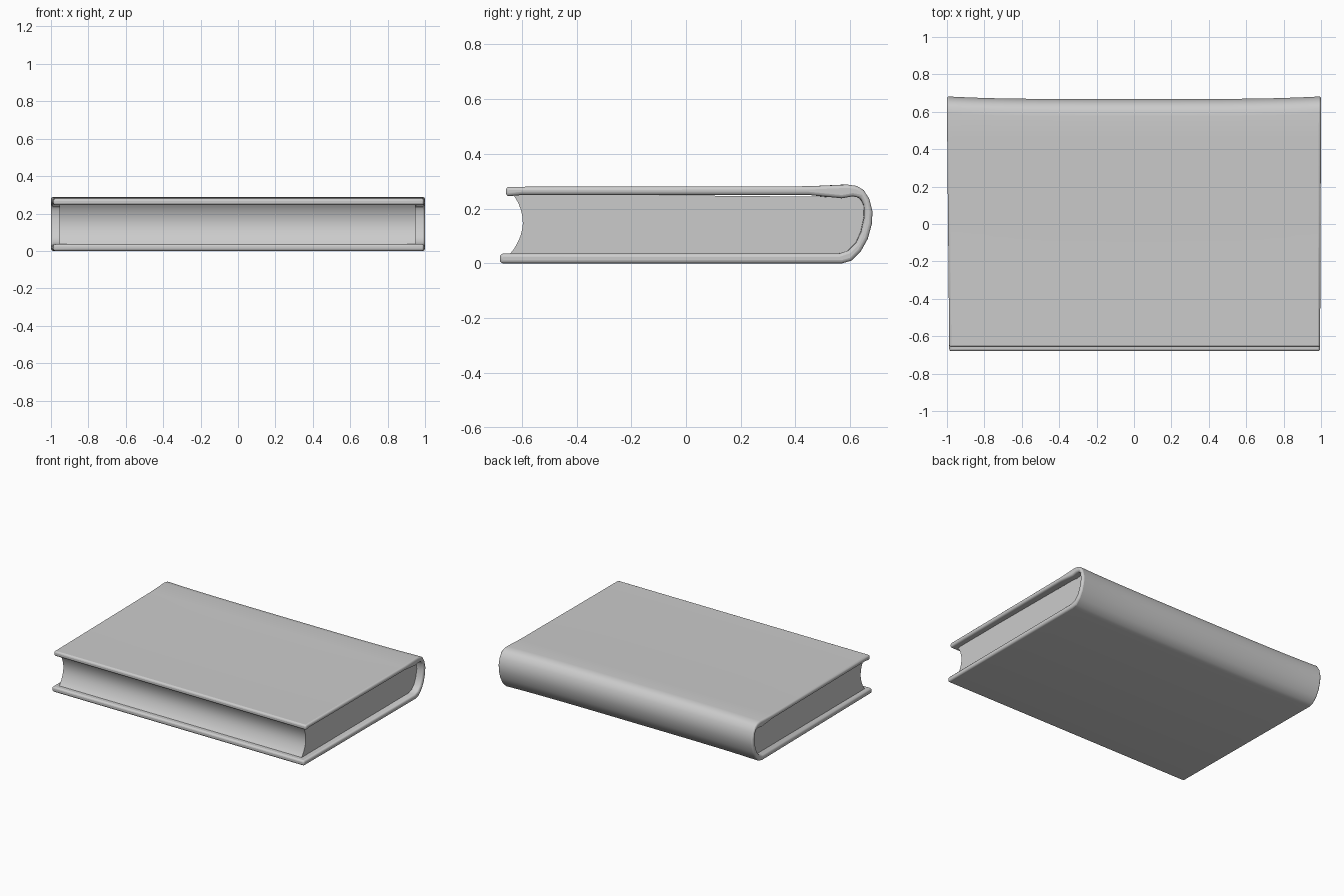
import bpy
import bmesh
import math

cube = bpy.data.objects.get("Cube")
if cube:
    bpy.data.objects.remove(cube, do_unlink=True)

# One flat colour for the whole book
grey = bpy.data.materials.new("light_grey")
grey.use_nodes = True
colour = (0.6, 0.6, 0.6, 1)
grey.diffuse_color = colour
grey.node_tree.nodes["Principled BSDF"].inputs["Base Color"].default_value = colour


def loft(name, profile, x_min, x_max, steps, warp, bevel):
    """Sweep a closed (y, z) profile along x, warping each point, and round the edges."""
    bm = bmesh.new()
    rings = []
    for i in range(steps + 1):
        x = x_min + (x_max - x_min) * i / steps
        rings.append([bm.verts.new(warp(x, y, z)) for y, z in profile])
    n = len(profile)
    for a, b in zip(rings, rings[1:]):
        for j in range(n):
            k = (j + 1) % n
            bm.faces.new((a[j], a[k], b[k], b[j]))
    bm.faces.new(rings[0])
    bm.faces.new(rings[-1])
    bmesh.ops.recalc_face_normals(bm, faces=bm.faces)
    mesh = bpy.data.meshes.new(name)
    bm.to_mesh(mesh)
    bm.free()
    obj = bpy.data.objects.new(name, mesh)
    bpy.context.collection.objects.link(obj)
    mesh.materials.append(grey)
    if bevel:
        mod = obj.modifiers.new("rounded_edges", "BEVEL")
        mod.width = bevel
        mod.segments = 3
        mod.limit_method = "ANGLE"
        mod.angle_limit = math.radians(40)
    bpy.ops.object.select_all(action="DESELECT")
    obj.select_set(True)
    bpy.context.view_layer.objects.active = obj
    bpy.ops.object.shade_smooth_by_angle(angle=math.radians(40))
    return obj


def cover_warp(x, y, z):
    # Boards narrow slightly toward the front; the spine dips in the middle
    side = x * (1 - 0.012 * (0.6 - y) / 1.25) if x < 0 else x * (1 - 0.004 * (0.6 - y))
    dip = 0.014 * (1 - x ** 4) if y > 0.55 else 0
    return side, y - dip, z


def straight(x, y, z):
    return x, y, z


# Cover: lower board, rounded spine and upper board in one profile
outer = [(-0.68, 0), (0.57, 0), (0.605, 0.01), (0.64, 0.045), (0.665, 0.09),
         (0.68, 0.145), (0.682, 0.19), (0.671, 0.235), (0.65, 0.268),
         (0.625, 0.283), (0.59, 0.288), (0.45, 0.282), (-0.658, 0.28)]
inner = [(-0.658, 0.245), (-0.60, 0.25), (0.45, 0.25), (0.57, 0.238), (0.61, 0.245),
         (0.637, 0.24), (0.65, 0.215), (0.652, 0.17), (0.64, 0.115),
         (0.622, 0.075), (0.595, 0.048), (0.56, 0.036), (-0.68, 0.036)]
loft("cover", outer + inner, -1, 1, 16, cover_warp, 0.012)

# Page block: hollow fore edge, tucked into the boards and spine
fore_edge = []
for i in range(13):
    t = i / 12
    hollow = 0.045 * math.sin(math.pi * t) ** 0.8
    fore_edge.append((-0.648 + 0.013 * t + hollow, 0.25 - 0.012 + 0.016 - 0.224 * (1 - t)))
back = [(0.57, 0.243), (0.64, 0.245), (0.655, 0.21), (0.656, 0.17), (0.645, 0.11),
        (0.625, 0.07), (0.59, 0.03)]
loft("pages", fore_edge + back, -0.955, 0.95, 1, straight, 0)
